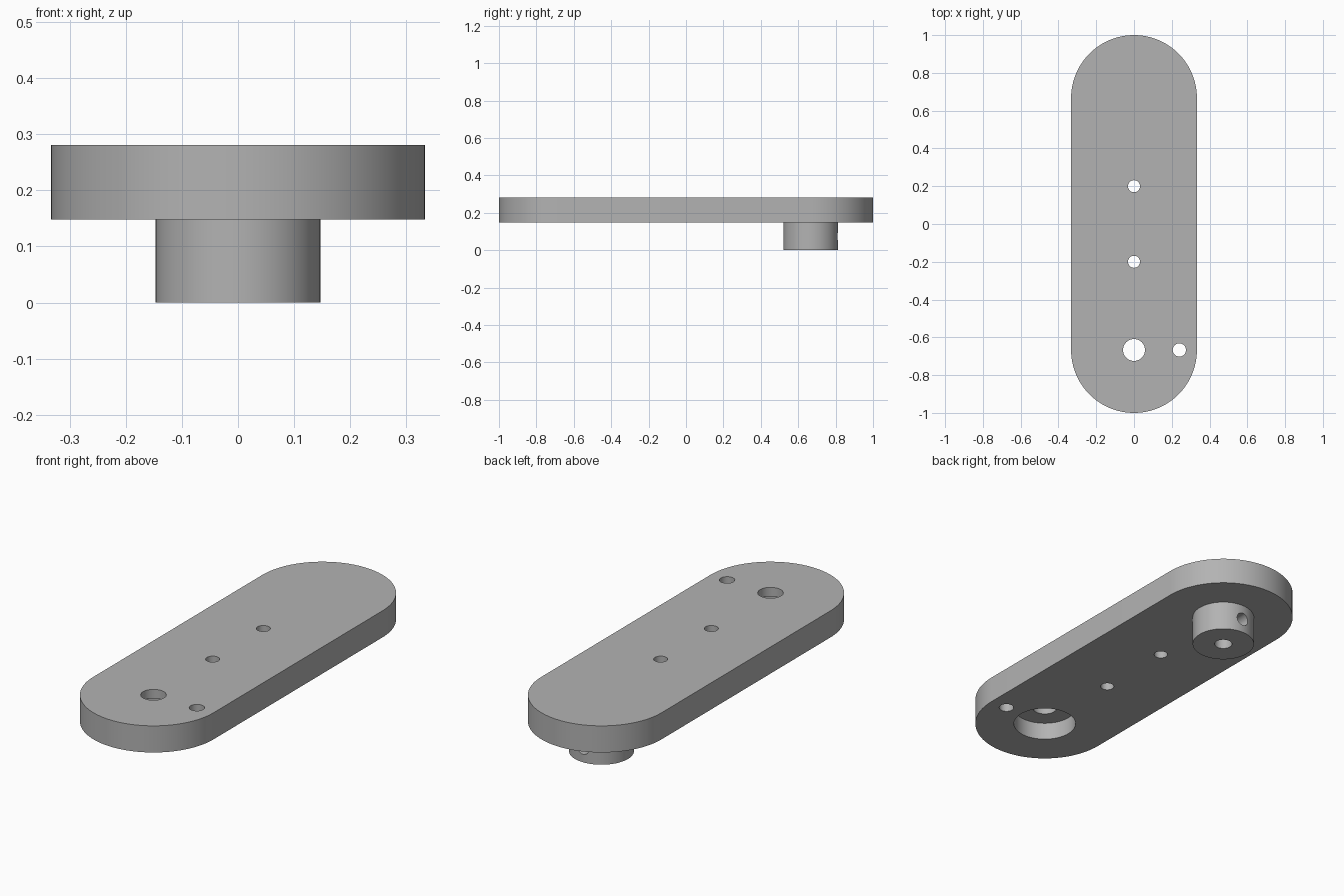
import bpy
import bmesh
import math
from mathutils import Matrix, Vector

cube = bpy.data.objects.get("Cube")
if cube:
    bpy.data.objects.remove(cube, do_unlink=True)

HALF_WIDTH, END_Y = 0.333, 0.667
PLATE_LOW, PLATE_TOP = 0.148, 0.281
BOSS_RADIUS = 0.147

grey = bpy.data.materials.new("plain_grey")
grey.use_nodes = True
colour = (0.45, 0.45, 0.45, 1)
grey.diffuse_color = colour
grey.node_tree.nodes["Principled BSDF"].inputs["Base Color"].default_value = colour


def add_object(name, bm):
    mesh = bpy.data.meshes.new(name)
    bm.to_mesh(mesh)
    bm.free()
    obj = bpy.data.objects.new(name, mesh)
    bpy.context.collection.objects.link(obj)
    mesh.materials.append(grey)
    return obj


def cylinder(name, radius, start, end, sides=48):
    """Solid cylinder between two points."""
    start, end = Vector(start), Vector(end)
    axis = end - start
    turn = Vector((0, 0, 1)).rotation_difference(axis).to_matrix().to_4x4()
    bm = bmesh.new()
    bmesh.ops.create_cone(bm, cap_ends=True, segments=sides, radius1=radius,
                          radius2=radius, depth=axis.length,
                          matrix=Matrix.Translation((start + end) / 2) @ turn)
    return add_object(name, bm)


def combine(target, tool, operation):
    """Apply a boolean and discard the tool."""
    mod = target.modifiers.new(tool.name, "BOOLEAN")
    mod.operation, mod.object, mod.solver = operation, tool, "EXACT"
    bpy.context.view_layer.objects.active = target
    bpy.ops.object.modifier_apply(modifier=mod.name)
    bpy.data.objects.remove(tool, do_unlink=True)


# Plate with two round ends
bm = bmesh.new()
steps = 48
outline = []
for side in (1, -1):
    for i in range(steps + 1):
        a = math.pi * i / steps
        outline.append(bm.verts.new((side * HALF_WIDTH * math.cos(a),
                                     side * (END_Y + HALF_WIDTH * math.sin(a)),
                                     PLATE_LOW)))
base = bm.faces.new(outline)
raised = bmesh.ops.extrude_face_region(bm, geom=[base])["geom"]
top_verts = [v for v in raised if isinstance(v, bmesh.types.BMVert)]
bmesh.ops.translate(bm, verts=top_verts, vec=(0, 0, PLATE_TOP - PLATE_LOW))
bmesh.ops.recalc_face_normals(bm, faces=bm.faces)
arm = add_object("crank_arm_plate", bm)

# Boss under the rear end
boss = cylinder("boss", BOSS_RADIUS, (0, END_Y, 0), (0, END_Y, 0.2), 64)
combine(arm, boss, "UNION")

# Holes right through the plate
for x, y, radius in ((0, 0.2, 0.032), (0, -0.2, 0.032),
                     (0, -END_Y, 0.058), (0.24, -END_Y, 0.035)):
    combine(arm, cylinder("through_hole", radius, (x, y, 0.05), (x, y, 0.4), 32),
            "DIFFERENCE")

# Bearing recess, blind bore and set-screw hole
combine(arm, cylinder("recess", 0.148, (0, -END_Y, 0.05), (0, -END_Y, 0.236), 64),
        "DIFFERENCE")
combine(arm, cylinder("bore", 0.042, (0, END_Y, -0.1), (0, END_Y, PLATE_LOW + 0.002), 32),
        "DIFFERENCE")
combine(arm, cylinder("screw_hole", 0.033, (0, END_Y, 0.073), (0, 0.95, 0.073), 32),
        "DIFFERENCE")

bpy.ops.object.select_all(action="DESELECT")
arm.select_set(True)
bpy.context.view_layer.objects.active = arm
bpy.ops.object.shade_smooth_by_angle(angle=math.radians(30))
